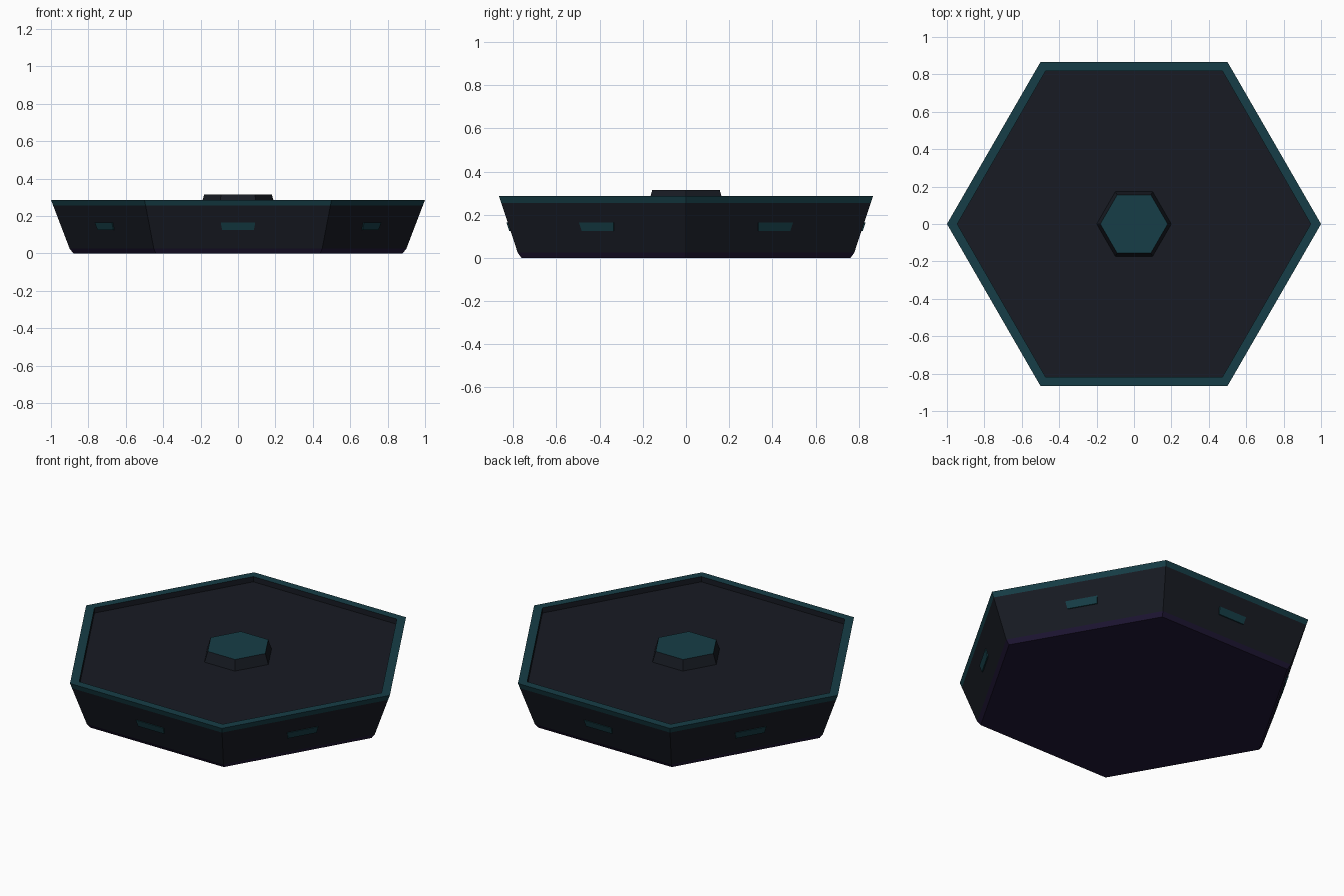
import bpy
from math import cos, sin, radians, pi
from mathutils import Vector, Matrix

if "Cube" in bpy.data.objects:
    bpy.data.objects.remove(bpy.data.objects["Cube"])


def material(name, rgb):
    m = bpy.data.materials.new(name)
    m.diffuse_color = (*rgb, 1)
    m.use_nodes = True
    m.node_tree.nodes["Principled BSDF"].inputs["Base Color"].default_value = m.diffuse_color
    return m


DARK = material("dark_panel", (0.009, 0.011, 0.017))
TEAL = material("teal_trim", (0.008, 0.048, 0.063))
PURPLE = material("purple_base", (0.015, 0.009, 0.038))
COS30 = cos(radians(30))


def make_object(name, verts, faces, mats, ids):
    me = bpy.data.meshes.new(name)
    me.from_pydata(verts, [], faces)
    for m in mats:
        me.materials.append(m)
    for poly, i in zip(me.polygons, ids):
        poly.material_index = i
    ob = bpy.data.objects.new(name, me)
    bpy.context.collection.objects.link(ob)
    return ob


def hex_stack(name, rings, mats, ids):
    """Loft hexagon rings (radius, z); ids = bottom cap, bands..., top cap."""
    verts = [(r * cos(k * pi / 3), r * sin(k * pi / 3), z)
             for r, z in rings for k in range(6)]
    faces, fid = [tuple(range(5, -1, -1))], [ids[0]]
    for i in range(len(rings) - 1):
        for k in range(6):
            n = (k + 1) % 6
            faces.append((i * 6 + k, i * 6 + n, i * 6 + 6 + n, i * 6 + 6 + k))
            fid.append(ids[i + 1])
    top = (len(rings) - 1) * 6
    faces.append(tuple(range(top, top + 6)))
    fid.append(ids[-1])
    return make_object(name, verts, faces, mats, fid)


# Flared tray: purple base, dark walls, teal rim, recessed dark floor
hex_stack("hex_tray",
          [(0.88, 0), (0.90, 0.025), (0.988, 0.255), (1.0, 0.286),
           (0.945, 0.286), (0.945, 0.255)],
          [DARK, TEAL, PURPLE], [2, 2, 0, 1, 1, 0, 0])

# Raised central hub with teal cap
hex_stack("centre_hub", [(0.20, 0.254), (0.18, 0.315)],
          [DARK, TEAL], [0, 0, 1])


# Light strip on each wall, following the wall's slope
def wall_y(z):
    return (0.90 + (z - 0.025) * 0.088 / 0.23) * COS30


for i in range(6):
    rot = Matrix.Rotation(i * pi / 3, 3, 'Z')
    verts = []
    for out in (-0.01, 0.006):
        for half, z in ((0.085, 0.124), (0.092, 0.164)):
            for s in (-1, 1):
                verts.append(rot @ Vector((s * half, -wall_y(z) - out, z)))
    faces = [(4, 5, 7, 6), (1, 0, 2, 3), (0, 1, 5, 4),
             (2, 6, 7, 3), (0, 4, 6, 2), (1, 3, 7, 5)]
    make_object(f"wall_light_{i + 1}", verts, faces, [TEAL], [0] * 6)
